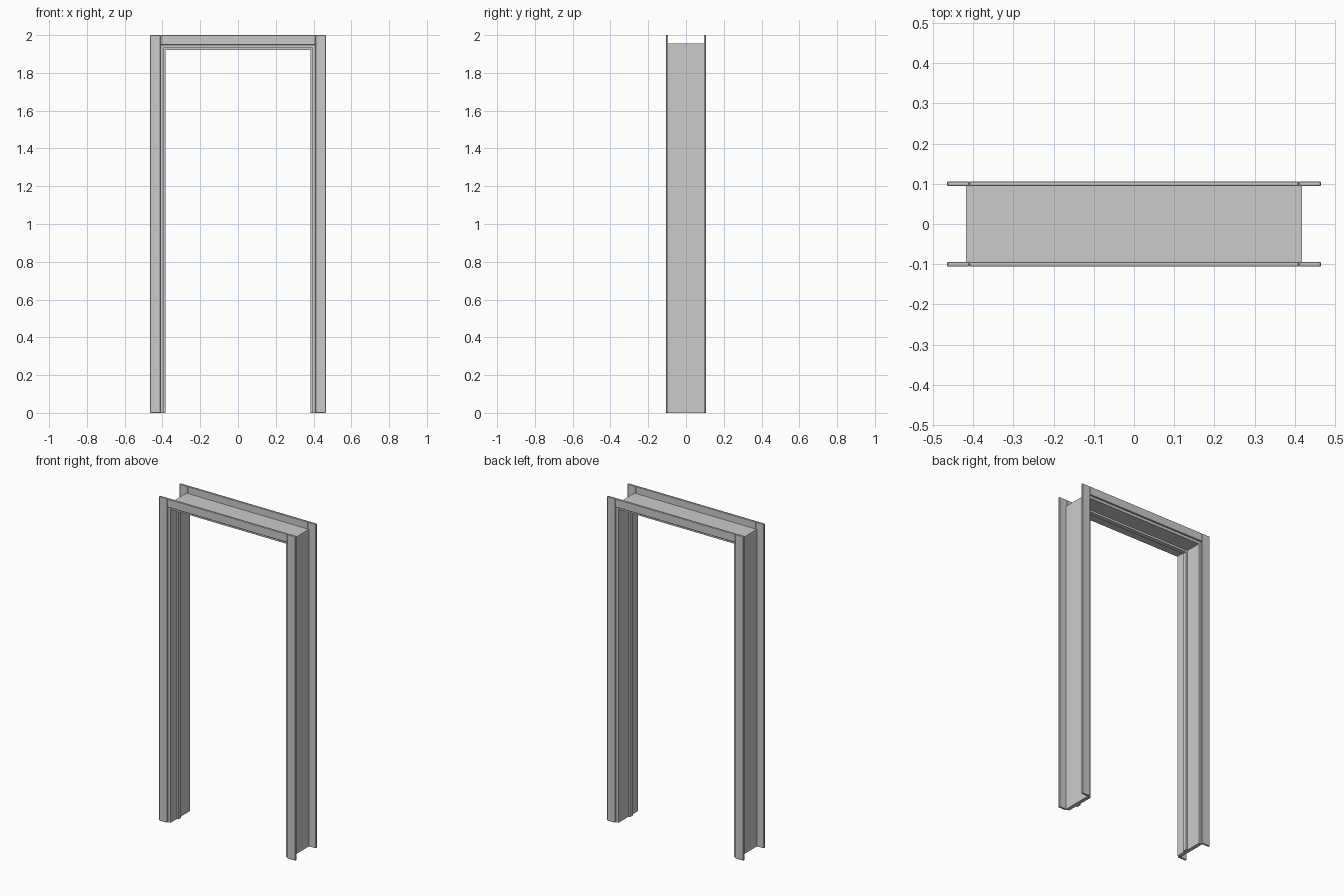
import bpy

if "Cube" in bpy.data.objects:
    bpy.data.objects.remove(bpy.data.objects["Cube"])


def box(name, x, y, z, bevel=0.0):
    """Box from (min, max) ranges, with optional small chamfer."""
    xs, ys, zs = x, y, z
    bpy.ops.mesh.primitive_cube_add(
        size=1, location=(sum(xs) / 2, sum(ys) / 2, sum(zs) / 2))
    ob = bpy.context.object
    ob.name = name
    ob.scale = (xs[1] - xs[0], ys[1] - ys[0], zs[1] - zs[0])
    bpy.ops.object.transform_apply(location=True, rotation=False, scale=True)
    if bevel:
        mod = ob.modifiers.new("chamfer", 'BEVEL')
        mod.width = bevel
        mod.segments = 1
    return ob


OUT, REVEAL, BACK, FACE, STOP = 0.465, 0.41, 0.418, 0.395, 0.385
HALF_D, CASE_D = 0.094, 0.106
STOP_Y = (-0.032, -0.005)


def span(a, b, s):
    return tuple(sorted((a * s, b * s)))


for s, side in ((-1, "left"), (1, "right")):
    # Upright jamb board and its door stop
    box(side + "_jamb", span(FACE, BACK, s), (-HALF_D, HALF_D), (0, 1.933))
    box(side + "_stop", span(STOP, FACE, s), STOP_Y, (0, 1.933))
    # Upright casings on both faces
    for f, face in ((-1, "front"), (1, "back")):
        box(f"{side}_{face}_casing", span(REVEAL, OUT, s),
            span(HALF_D, CASE_D, f), (0, 2.0), 0.002)

# Head jamb and head stop
box("head_jamb", (-BACK, BACK), (-HALF_D, HALF_D), (1.933, 1.956))
box("head_stop", (-FACE, FACE), STOP_Y, (1.92, 1.933))

# Head casings between the uprights
for f, face in ((-1, "front"), (1, "back")):
    box(f"head_{face}_casing", (-REVEAL, REVEAL),
        span(HALF_D, CASE_D, f), (1.948, 2.0), 0.002)
